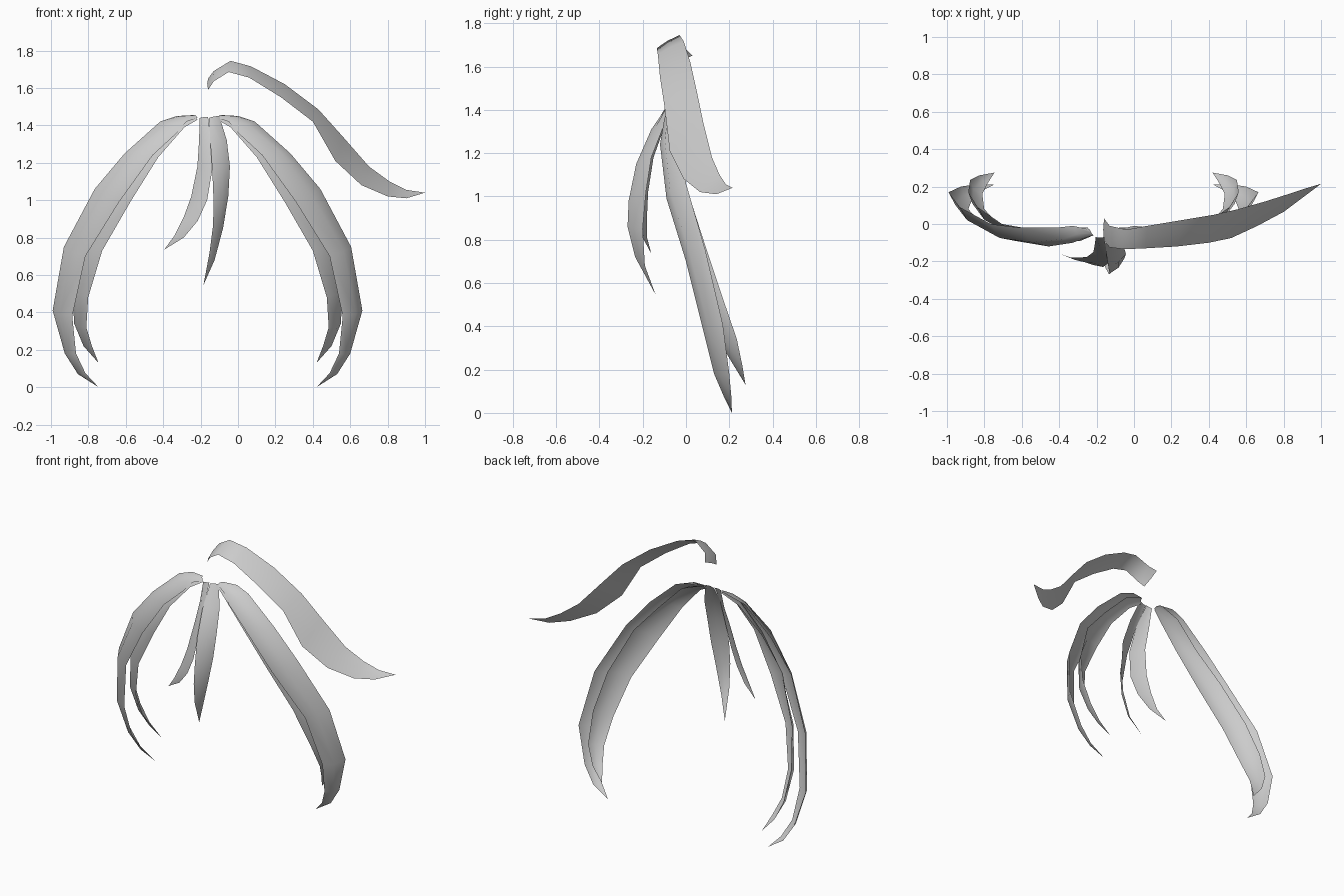
import bpy
from mathutils import Vector

CX = -0.163                       # symmetry line of the side locks
HEAD = Vector((CX, 0.3, 0.85))    # locks bulge away from this point


def lock(name, stations, tip, bulge=0.15, mirror=False):
    """Tapered strip: each station holds both edge points, the middle bows outward."""
    end = Vector(tip)
    pairs = [(Vector(s[:3]), Vector(s[3:])) for s in stations]
    mids = [(a + b) / 2 for a, b in pairs] + [end]
    origin = Vector((CX, 0, 0)) if mirror else Vector((0, 0, 0))
    verts, faces = [], []
    for i, (a, b) in enumerate(pairs):
        along = mids[i + 1] - mids[max(i - 1, 0)]
        n = along.cross(b - a).normalized()
        if n.dot(mids[i] - HEAD) < 0:
            n.negate()
        m = mids[i] + n * (b - a).length * bulge
        verts += [a - origin, m - origin, b - origin]
    verts.append(end - origin)
    last = len(verts) - 1
    for i in range(len(pairs) - 1):
        for j in (0, 1):
            k = 3 * i + j
            faces.append((k, k + 1, k + 4, k + 3))
    for j in (0, 1):
        faces.append((last - 3 + j, last - 2 + j, last))
    me = bpy.data.meshes.new(name)
    me.from_pydata(verts, [], faces)
    # turn the outside of the lock outward
    me.update()
    out = sum(p.normal.dot(p.center + origin - HEAD) * p.area for p in me.polygons)
    if out < 0:
        me.flip_normals()
    me.shade_smooth()
    ob = bpy.data.objects.new(name, me)
    ob.location = origin
    bpy.context.collection.objects.link(ob)
    if mirror:
        mod = ob.modifiers.new("mirror", 'MIRROR')
        mod.use_mirror_merge = False
    return ob


# long outer side locks: inner/front edge, outer/back edge
lock("outer_side_lock", [
    (-0.11, -0.06, 1.44, -0.09, -0.03, 1.455),
    (-0.05, -0.08, 1.42, 0.00, -0.01, 1.45),
    (0.00, -0.10, 1.36, 0.09, -0.02, 1.42),
    (0.13, -0.12, 1.24, 0.28, -0.02, 1.25),
    (0.31, -0.09, 0.99, 0.44, 0.00, 1.06),
    (0.49, 0.00, 0.70, 0.605, 0.09, 0.75),
    (0.56, 0.08, 0.38, 0.665, 0.17, 0.41),
    (0.54, 0.13, 0.18, 0.60, 0.20, 0.18),
    (0.49, 0.175, 0.075, 0.53, 0.21, 0.07),
], (0.42, 0.212, 0.0), 0.2, True)

# shorter inner side locks
lock("inner_side_lock", [
    (-0.11, -0.06, 1.43, -0.08, -0.02, 1.45),
    (-0.04, -0.09, 1.39, 0.05, -0.02, 1.40),
    (0.10, -0.10, 1.23, 0.21, -0.03, 1.24),
    (0.25, -0.06, 0.99, 0.38, 0.00, 1.05),
    (0.40, 0.00, 0.73, 0.51, 0.09, 0.77),
    (0.475, 0.08, 0.48, 0.56, 0.17, 0.53),
    (0.485, 0.16, 0.32, 0.55, 0.235, 0.34),
    (0.455, 0.22, 0.22, 0.50, 0.26, 0.22),
], (0.42, 0.275, 0.13), 0.2, True)

# two thin locks hanging in front of the face
lock("front_lock_long", [
    (-0.155, -0.07, 1.44, -0.10, -0.06, 1.45),
    (-0.148, -0.16, 1.31, -0.06, -0.105, 1.32),
    (-0.137, -0.23, 1.15, -0.043, -0.16, 1.18),
    (-0.13, -0.265, 0.98, -0.052, -0.185, 1.02),
    (-0.134, -0.27, 0.86, -0.08, -0.20, 0.85),
    (-0.152, -0.235, 0.72, -0.125, -0.19, 0.68),
], (-0.185, -0.14, 0.545), 0.1)

lock("front_lock_short", [
    (-0.205, -0.07, 1.44, -0.16, -0.07, 1.445),
    (-0.208, -0.10, 1.32, -0.145, -0.15, 1.32),
    (-0.217, -0.15, 1.18, -0.138, -0.21, 1.16),
    (-0.25, -0.175, 1.02, -0.165, -0.23, 1.00),
    (-0.29, -0.18, 0.91, -0.215, -0.22, 0.89),
    (-0.34, -0.18, 0.81, -0.29, -0.195, 0.80),
], (-0.395, -0.16, 0.735), 0.08)

# wide swept bang above: front/lower edge, back/upper edge
lock("swept_bang", [
    (-0.16, -0.09, 1.59, -0.16, 0.03, 1.65),
    (-0.13, -0.125, 1.635, -0.13, -0.01, 1.69),
    (-0.05, -0.135, 1.685, -0.04, -0.03, 1.745),
    (0.06, -0.13, 1.655, 0.07, -0.01, 1.715),
    (0.23, -0.12, 1.55, 0.25, 0.02, 1.62),
    (0.40, -0.10, 1.42, 0.43, 0.05, 1.485),
    (0.52, -0.075, 1.21, 0.56, 0.08, 1.34),
    (0.66, -0.01, 1.08, 0.70, 0.12, 1.18),
    (0.80, 0.065, 1.02, 0.81, 0.155, 1.10),
    (0.90, 0.14, 1.01, 0.90, 0.185, 1.055),
], (1.0, 0.215, 1.04), 0.04)
